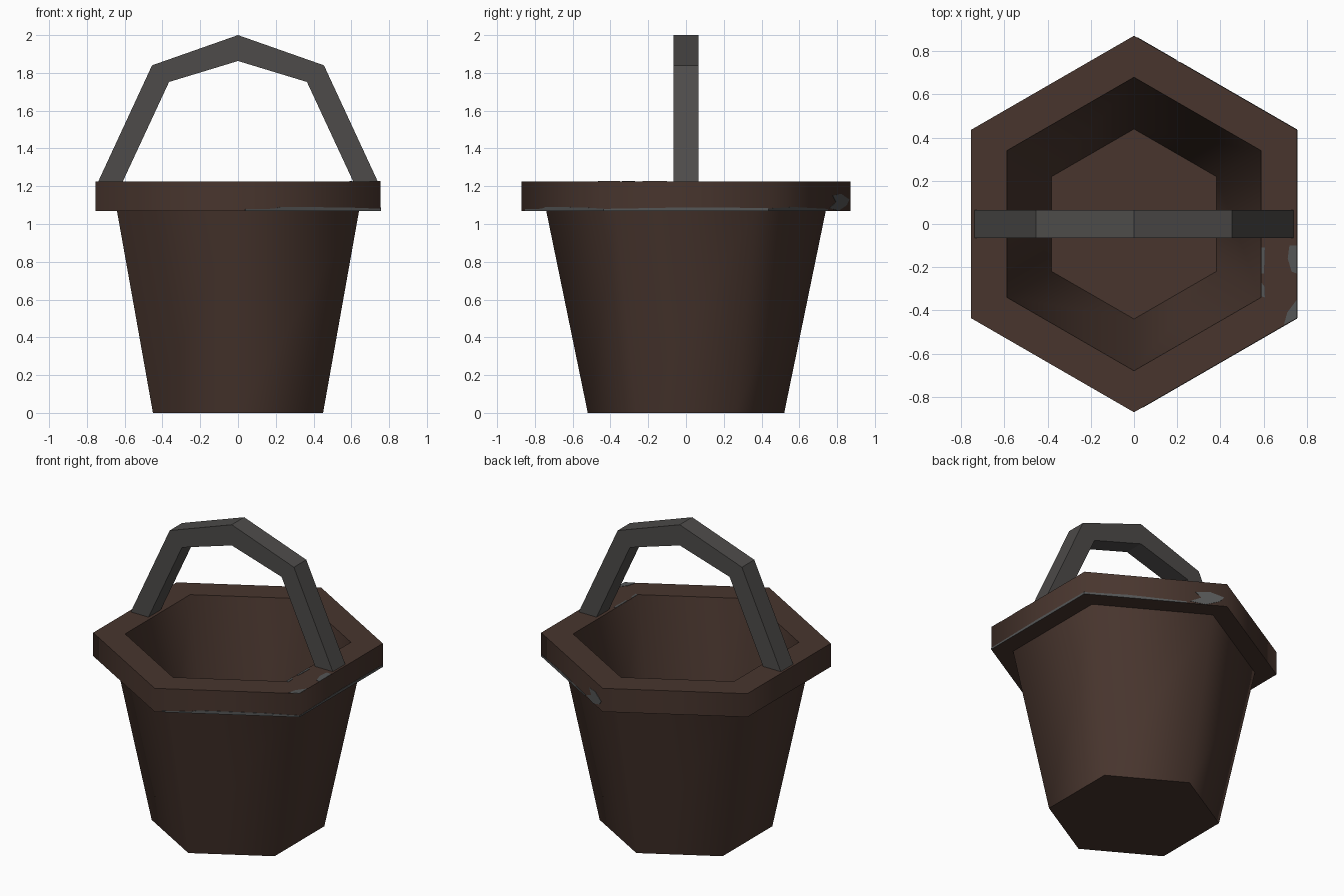
import bpy, bmesh, math
from mathutils import Vector

if "Cube" in bpy.data.objects:
    bpy.data.objects.remove(bpy.data.objects["Cube"])


def material(name, rgb):
    m = bpy.data.materials.new(name)
    m.diffuse_color = (*rgb, 1)
    m.use_nodes = True
    m.node_tree.nodes["Principled BSDF"].inputs["Base Color"].default_value = m.diffuse_color
    return m


BROWN = material("dark brown wood", (0.065, 0.036, 0.027))
GREY = material("dark grey iron", (0.075, 0.071, 0.068))
WORN = material("worn grey", (0.09, 0.093, 0.093))


def finish(name, bm, mat):
    bmesh.ops.recalc_face_normals(bm, faces=bm.faces)
    me = bpy.data.meshes.new(name)
    bm.to_mesh(me)
    bm.free()
    me.materials.append(mat)
    ob = bpy.data.objects.new(name, me)
    bpy.context.collection.objects.link(ob)
    return ob


def hexagon(r, i):
    a = math.radians(90 + 60 * i)
    return Vector((r * math.cos(a), r * math.sin(a), 0))


# Bucket: one hexagonal shell with an overhanging rim
profile = [(0.52, 0), (0.74, 1.07), (0.872, 1.07), (0.872, 1.225),
           (0.68, 1.225), (0.44, 0.07)]
bm = bmesh.new()
rings = [[bm.verts.new(hexagon(r, i) + Vector((0, 0, z))) for i in range(6)]
         for r, z in profile]
for a, b in zip(rings, rings[1:]):
    for i in range(6):
        j = (i + 1) % 6
        bm.faces.new((a[i], a[j], b[j], b[i]))
bm.faces.new(rings[0])
bm.faces.new(rings[-1])
bucket = finish("bucket", bm, BROWN)
bpy.context.view_layer.objects.active = bucket
bucket.select_set(True)
bpy.ops.object.shade_smooth_by_angle(angle=math.radians(65))

# Handle: faceted arch standing on the rim
half = [((0.74, 1.225), (0.61, 1.225)), ((0.455, 1.84), (0.365, 1.752))]
arch = half + [((0, 2.0), (0, 1.863))]
arch += [((-o[0], o[1]), (-n[0], n[1])) for o, n in reversed(half)]
bm = bmesh.new()
sections = []
for (ox, oz), (nx, nz) in arch:
    sections.append([bm.verts.new(p) for p in (
        (ox, -0.065, oz), (ox, 0.065, oz), (nx, 0.065, nz), (nx, -0.065, nz))])
for a, b in zip(sections, sections[1:]):
    for i in range(4):
        j = (i + 1) % 4
        bm.faces.new((a[i], a[j], b[j], b[i]))
bm.faces.new(sections[0])
bm.faces.new(sections[-1])
finish("handle", bm, GREY)


def plate(name, points, normal):
    # Thin worn patch lying just proud of a rim surface
    bm = bmesh.new()
    n = Vector(normal).normalized() * 0.002
    face = bm.faces.new([bm.verts.new(p) for p in points])
    ext = bmesh.ops.extrude_face_region(bm, geom=[face])["geom"]
    bmesh.ops.translate(bm, vec=n, verts=[v for v in ext if isinstance(v, bmesh.types.BMVert)])
    finish(name, bm, WORN)


def side_plate(name, i, outline):
    # Outline is (fraction along rim side i, height)
    a, b = hexagon(0.872, i), hexagon(0.872, i + 1)
    plate(name, [a.lerp(b, t) + Vector((0, 0, z)) for t, z in outline], a + b)


# Worn lower edge of the rim on the right-hand sides
side_plate("worn_edge_front", 3, [(0.05, 1.07), (1, 1.07), (1, 1.081), (0.75, 1.088),
                                  (0.3, 1.09), (0.25, 1.081), (0.05, 1.079)])
side_plate("worn_edge_right", 4, [(0, 1.07), (1, 1.07), (1, 1.085), (0.5, 1.088), (0, 1.08)])
side_plate("worn_edge_back", 5, [(0, 1.07), (0.72, 1.07), (0.72, 1.08), (0.3, 1.09), (0, 1.082)])
side_plate("worn_patch_back", 5, [(0.74, 1.085), (0.85, 1.07), (0.95, 1.1), (0.98, 1.13),
                                  (0.88, 1.16), (0.78, 1.15), (0.82, 1.115)])

# Worn patches on the rim top
for k, pts in enumerate([
        [(0.72, -0.10), (0.755, -0.10), (0.755, -0.23), (0.73, -0.22), (0.712, -0.16)],
        [(0.755, -0.35), (0.755, -0.436), (0.695, -0.465), (0.71, -0.41)],
        [(0.59, -0.11), (0.606, -0.11), (0.602, -0.23), (0.59, -0.23)],
        [(0.59, -0.27), (0.604, -0.29), (0.606, -0.34), (0.59, -0.335)]]):
    plate(f"worn_top_patch_{k + 1}", [(x, y, 1.225) for x, y in pts], (0, 0, 1))
